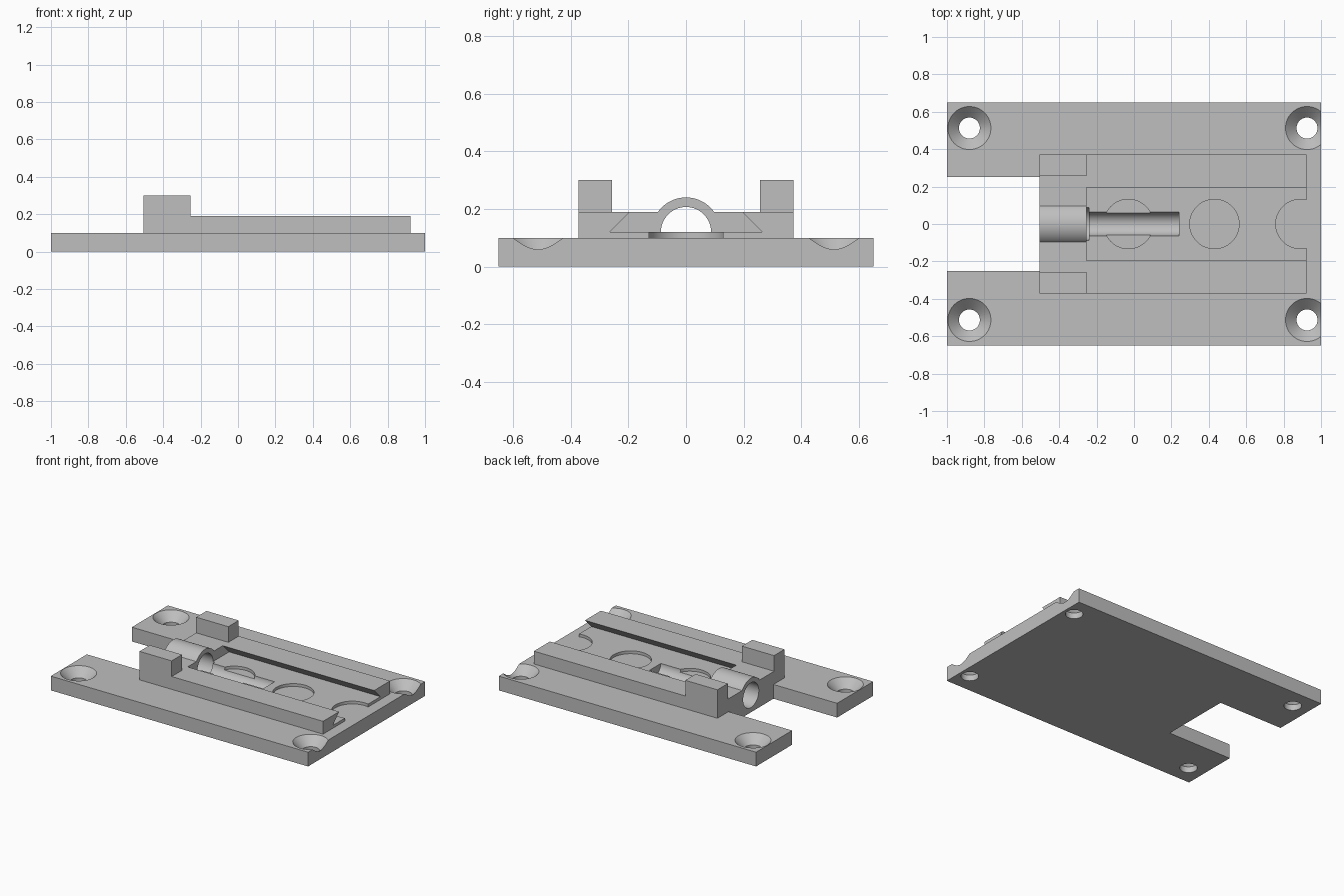
import bpy, bmesh, math
from mathutils import Vector

default = bpy.data.objects.get("Cube")
if default:
    bpy.data.objects.remove(default, do_unlink=True)

grey = bpy.data.materials.new("light grey")
grey.use_nodes = True
GREY = (0.52, 0.52, 0.52, 1)
grey.diffuse_color = GREY
grey.node_tree.nodes["Principled BSDF"].inputs["Base Color"].default_value = GREY

# Shared dimensions
BACK, STOP, END = -0.505, -0.255, 0.922
BODY_W, BASE_TOP, FLOOR, RAIL_TOP = 0.372, 0.1, 0.12, 0.19


def prism(name, points, low, high, axis="z"):
    """Extrude an outline along z (points are x, y) or along x (points are y, z)."""
    bm = bmesh.new()
    place = (lambda p: (p[0], p[1], low)) if axis == "z" else (lambda p: (low, p[0], p[1]))
    face = bm.faces.new([bm.verts.new(place(p)) for p in points])
    moved = bmesh.ops.extrude_face_region(bm, geom=[face])["geom"]
    step = Vector((0, 0, high - low)) if axis == "z" else Vector((high - low, 0, 0))
    bmesh.ops.translate(bm, vec=step, verts=[v for v in moved if isinstance(v, bmesh.types.BMVert)])
    bmesh.ops.recalc_face_normals(bm, faces=bm.faces)
    mesh = bpy.data.meshes.new(name)
    bm.to_mesh(mesh)
    bm.free()
    obj = bpy.data.objects.new(name, mesh)
    bpy.context.collection.objects.link(obj)
    mesh.materials.append(grey)
    return obj


def arc(cx, cy, r, start=0, end=2 * math.pi, n=64):
    closed = end - start > 6.28
    steps = n if closed else n - 1
    return [(cx + r * math.cos(start + (end - start) * i / steps),
             cy + r * math.sin(start + (end - start) * i / steps)) for i in range(n)]


def rect(x0, x1, y0, y1):
    return [(x0, y0), (x1, y0), (x1, y1), (x0, y1)]


def countersink(x, y):
    """Cone cutter, 45 degrees, a little taller than the plate surface."""
    bpy.ops.mesh.primitive_cone_add(vertices=64, radius1=0.04, radius2=0.14,
                                    depth=0.1, location=(x, y, 0.075))
    return bpy.context.object


def finish(obj, cutters):
    for cutter in cutters:
        cutter.hide_render = True
        mod = obj.modifiers.new("cut", "BOOLEAN")
        mod.operation, mod.solver, mod.object = "DIFFERENCE", "EXACT", cutter
    bpy.ops.object.select_all(action="DESELECT")
    obj.select_set(True)
    bpy.context.view_layer.objects.active = obj
    for mod in list(obj.modifiers):
        bpy.ops.object.modifier_apply(modifier=mod.name)
    bpy.ops.object.shade_smooth_by_angle(angle=math.radians(30))


# Cutters: stepped bore, screw holes and floor pockets
bore = prism("bore_cutter", arc(0, FLOOR, 0.087), -0.7, -0.24, "x")
groove = prism("groove_cutter", arc(0, FLOOR, 0.063), -0.3, 0.24, "x")
holes = []
for x in (-0.88, 0.925):
    for y in (-0.513, 0.513):
        holes += [prism("hole_cutter", arc(x, y, 0.056), -0.1, 0.2), countersink(x, y)]
pockets = [prism("pocket_cutter", arc(x, 0, 0.132), 0.05, 0.15) for x in (-0.03, 0.43, 0.89)]

# Base plate with a notch at the left end
outline = [(-1, -0.65), (1, -0.65), (1, 0.65), (-1, 0.65),
           (-1, 0.25), (BACK, 0.25), (BACK, -0.25), (-1, -0.25)]
base = prism("base_plate", outline, 0, BASE_TOP)
finish(base, holes + [bore, groove])

# Channel floor with round pockets
floor = prism("channel_floor", rect(STOP, END, -BODY_W, BODY_W), BASE_TOP, FLOOR)
finish(floor, pockets + [bore, groove])

# Undercut dovetail rails
for side, name in ((-1, "right_rail"), (1, "left_rail")):
    section = [(side * BODY_W, FLOOR), (side * 0.265, FLOOR),
               (side * 0.195, RAIL_TOP), (side * BODY_W, RAIL_TOP)]
    finish(prism(name, section, STOP, END, "x"), [])

# End block: two upright posts and a rounded boss around the bore
rise = math.asin((RAIL_TOP - FLOOR) / 0.12)
section = [(-BODY_W, BASE_TOP), (BODY_W, BASE_TOP), (BODY_W, 0.3), (0.257, 0.3), (0.257, RAIL_TOP)]
section += arc(0, FLOOR, 0.12, rise, math.pi - rise, 32)
section += [(-0.257, RAIL_TOP), (-0.257, 0.3), (-BODY_W, 0.3)]
finish(prism("end_block", section, BACK, STOP, "x"), [bore])

for cutter in holes + pockets + [bore, groove]:
    bpy.data.objects.remove(cutter, do_unlink=True)
